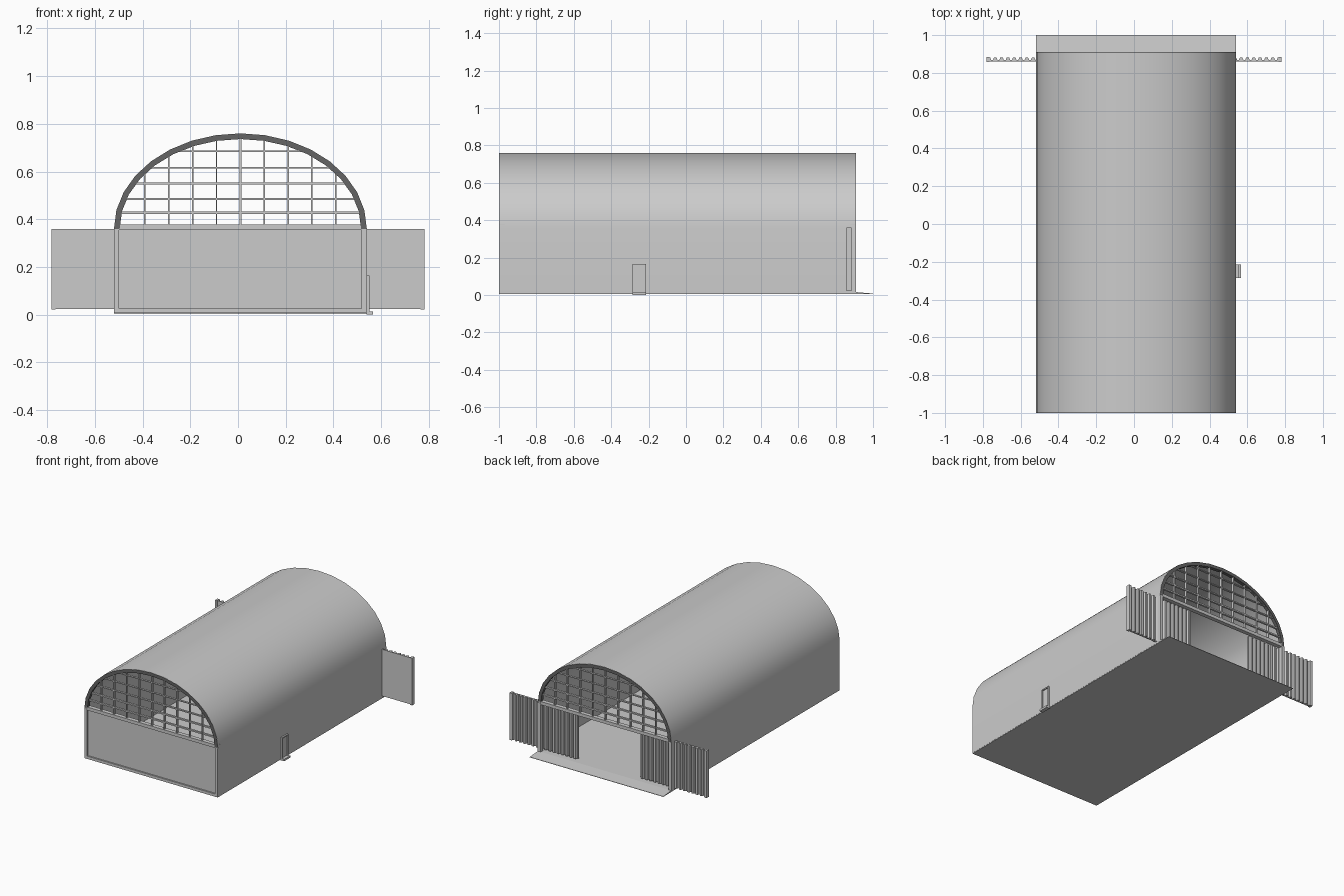
import bpy, bmesh, math

old = bpy.data.objects.get("Cube")
if old:
    bpy.data.objects.remove(old, do_unlink=True)


def material(name, value):
    m = bpy.data.materials.new(name)
    m.use_nodes = True
    colour = (value, value, value, 1)
    m.diffuse_color = colour
    m.node_tree.nodes["Principled BSDF"].inputs["Base Color"].default_value = colour
    return m


GREY = material("light grey", 0.6)
DARK = material("dark grey", 0.13)

CX, HALF = 0.01, 0.53          # centre line and half width of the hall
FRONT, BACK = -1.0, 0.91
EAVE, RISE = 0.36, 0.40


def finish(name, bm, mat, smooth=False):
    bmesh.ops.recalc_face_normals(bm, faces=bm.faces)
    mesh = bpy.data.meshes.new(name)
    bm.to_mesh(mesh)
    bm.free()
    mesh.materials.append(mat)
    if smooth:
        mesh.shade_smooth()
        mesh.set_sharp_from_angle(angle=math.radians(30))
    ob = bpy.data.objects.new(name, mesh)
    bpy.context.collection.objects.link(ob)
    return ob


def add_box(bm, x0, x1, y0, y1, z0, z1):
    verts = bmesh.ops.create_cube(bm, size=1)["verts"]
    for v in verts:
        v.co.x = x1 if v.co.x > 0 else x0
        v.co.y = y1 if v.co.y > 0 else y0
        v.co.z = z1 if v.co.z > 0 else z0


def boxes(name, parts, mat=GREY):
    bm = bmesh.new()
    for p in parts:
        add_box(bm, *p)
    return finish(name, bm, mat)


def band(name, outer, inner, place, t0, t1, mat=GREY, smooth=False):
    """Solid band between two matching point rows, swept from t0 to t1."""
    bm = bmesh.new()
    rows = [[bm.verts.new(place(u, v, t)) for u, v in line]
            for line, t in ((outer, t0), (outer, t1), (inner, t1), (inner, t0))]
    for k in range(4):
        a, b = rows[k], rows[(k + 1) % 4]
        for i in range(len(a) - 1):
            bm.faces.new((a[i], a[i + 1], b[i + 1], b[i]))
    for end in (0, -1):
        bm.faces.new([r[end] for r in rows])
    return finish(name, bm, mat, smooth)


def along_y(u, v, t):
    return (u, t, v)


def along_z(u, v, t):
    return (u, v, t)


def arch(inset, segments=16):
    return [(CX - (HALF - inset) * math.cos(math.pi * i / segments),
             EAVE + (RISE - inset) * math.sin(math.pi * i / segments))
            for i in range(segments + 1)]


def hall_profile(inset):
    a = arch(inset)
    return [(a[0][0], 0.01)] + a + [(a[-1][0], 0.01)]


# Vaulted shell and floor
band("hall_shell", hall_profile(0), hall_profile(0.004), along_y,
     FRONT + 0.001, BACK - 0.001, GREY, True)
L, R = CX - HALF, CX + HALF
boxes("floor", [(L + 0.001, R - 0.001, FRONT, BACK, 0.006, 0.014)])


def arch_height(x, inset):
    return EAVE + (RISE - inset) * math.sqrt(max(0, 1 - ((x - CX) / (HALF - inset)) ** 2))


def arch_reach(z, inset):
    return (HALF - inset) * math.sqrt(max(0, 1 - ((z - EAVE) / (RISE - inset)) ** 2))


# Arch rims, window lattices and beams at both ends
for end, y, inward in (("front", FRONT, 1), ("back", BACK, -1)):
    band(end + "_arch_rim", arch(0.001), arch(0.024), along_y,
         y, y + inward * 0.025, DARK)
    y0, y1 = sorted((y + inward * 0.004, y + inward * 0.022))
    bars = []
    for i in range(-4, 5):
        x = CX + i * 0.1
        w = 0.004 if i == 0 else 0.003
        bars.append((x - w, x + w, y0, y1, EAVE, arch_height(x, 0.02)))
    for z, h in ((0.427, 0.005), (0.485, 0.005), (0.549, 0.004), (0.615, 0.003), (0.685, 0.003)):
        r = arch_reach(z, 0.02)
        bars.append((CX - r, CX + r, y0 + 0.002, y1 - 0.002, z - h, z + h))
    boxes(end + "_window_lattice", bars)
    y0, y1 = sorted((y, y + inward * 0.03))
    boxes(end + "_frame", [
        (L + 0.002, R - 0.002, y0, y1, 0.355, 0.378),
        (L + 0.001, L + 0.022, y0, y1, 0.01, 0.356),
        (R - 0.022, R - 0.001, y0, y1, 0.01, 0.356)])

# Closed front wall with its recessed panel
boxes("front_panel", [(L + 0.01, R - 0.01, FRONT + 0.01, FRONT + 0.02, 0.02, 0.358)])
boxes("front_sill", [(L + 0.002, R - 0.002, FRONT, FRONT + 0.03, 0.008, 0.026)])

# Corrugated sliding doors, standing half open
for side, s in (("left", 1), ("right", -1)):
    ribs, flat = [], []
    start, pitch, count = 0.245, 0.0334, 16
    for i in range(count):
        for f, y in ((0, 0.868), (0.3, 0.868), (0.45, 0.882), (0.85, 0.882)):
            u = s * (start + (i + f) * pitch)
            ribs.append((u, y))
            flat.append((u, 0.861))
    ribs.append((s * 0.779, 0.868))
    flat.append((s * 0.779, 0.861))
    band(side + "_sliding_door", ribs, flat, along_z, 0.024, 0.358)
    x0, x1 = sorted((s * 0.766, s * 0.782))
    boxes(side + "_door_edge", [(x0, x1, 0.857, 0.884, 0.022, 0.36)])

# Entry ramp
band("ramp", [(BACK - 0.002, 0.016), (1.0, 0.008)], [(BACK - 0.002, 0.006), (1.0, 0.005)],
     lambda u, v, t: (t, u, v), L, R)

# Side door with frame and step
boxes("side_door_frame", [
    (R - 0.002, R + 0.012, -0.285, -0.277, 0.012, 0.165),
    (R - 0.002, R + 0.012, -0.223, -0.215, 0.012, 0.165),
    (R - 0.002, R + 0.012, -0.278, -0.222, 0.157, 0.165)])
boxes("side_door", [(R - 0.002, R + 0.004, -0.278, -0.222, 0.014, 0.158)])
boxes("side_door_step", [(R - 0.002, R + 0.026, -0.285, -0.215, 0.0, 0.014)])
